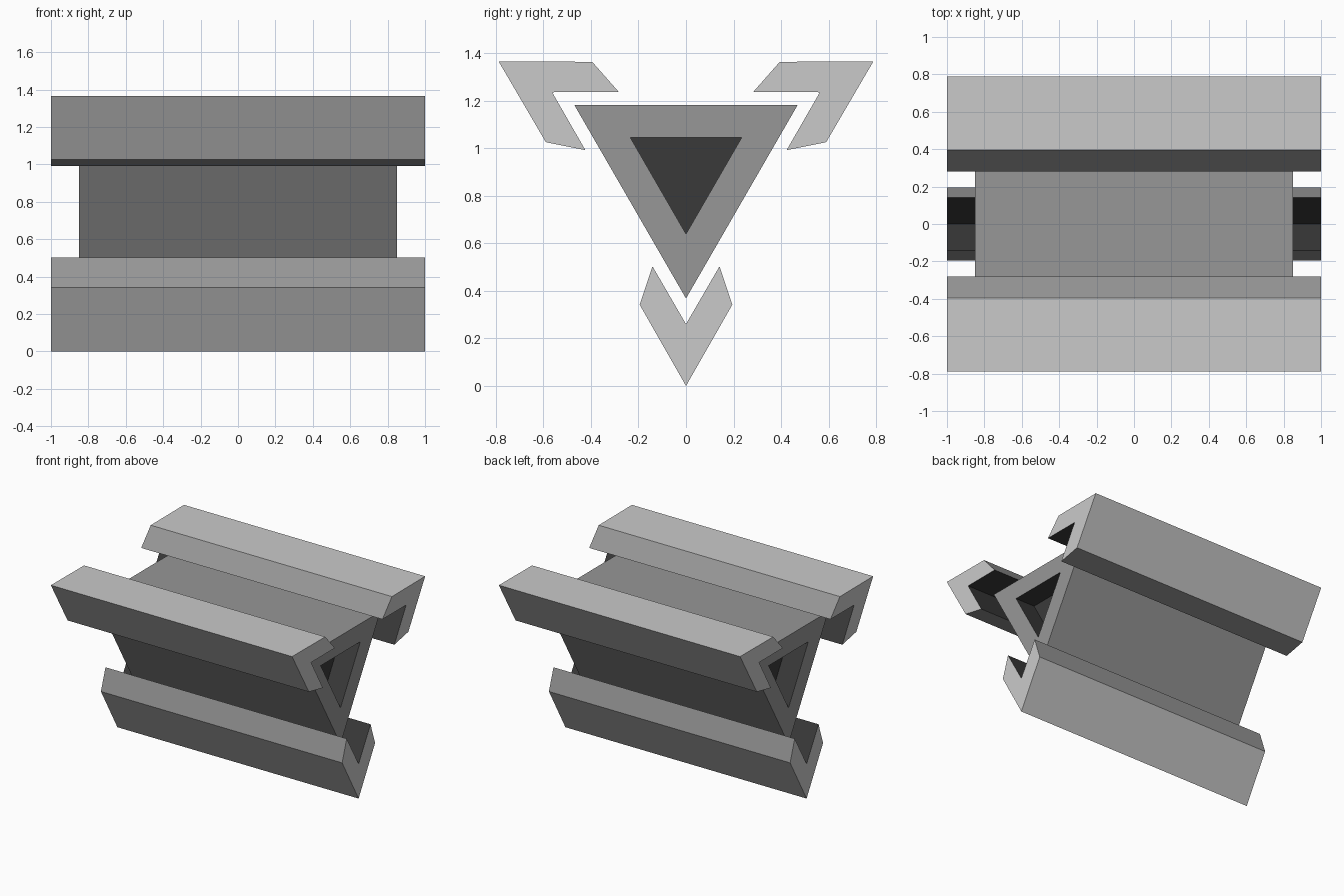
import bpy, bmesh, math

if "Cube" in bpy.data.objects:
    bpy.data.objects.remove(bpy.data.objects["Cube"])

CZ = 0.91  # height of the axis the three rails are arranged around


def material(name, v):
    m = bpy.data.materials.new(name)
    m.diffuse_color = (v, v, v, 1)
    m.use_nodes = True
    m.node_tree.nodes["Principled BSDF"].inputs["Base Color"].default_value = m.diffuse_color
    return m


LIGHT = material("light grey", 0.59)
MID = material("mid grey", 0.31)
DARK = material("dark grey", 0.042)


def finish(bm, name, mats):
    bmesh.ops.recalc_face_normals(bm, faces=bm.faces)
    me = bpy.data.meshes.new(name)
    bm.to_mesh(me)
    bm.free()
    for m in mats:
        me.materials.append(m)
    ob = bpy.data.objects.new(name, me)
    bpy.context.collection.objects.link(ob)
    return ob


def ring(bm, pts, x):
    return [bm.verts.new((x, y, z)) for y, z in pts]


def bridge(bm, a, b, mats):
    n = len(a)
    for i in range(n):
        j = (i + 1) % n
        bm.faces.new((a[i], a[j], b[j], b[i])).material_index = mats[i]


def turned(pts, angle):
    c, s = math.cos(angle), math.sin(angle)
    return [(y * c - (z - CZ) * s, CZ + y * s + (z - CZ) * c) for y, z in pts]


# V-shaped corner rails: light outside, mid lips, dark inside
V = [(0, 0.0), (0.195, 0.342), (0.141, 0.503), (0, 0.26), (-0.141, 0.503), (-0.195, 0.342)]
for k, name in enumerate(("bottom_rail", "back_top_rail", "front_top_rail")):
    pts = turned(V, k * math.tau / 3)
    bm = bmesh.new()
    a, b = ring(bm, pts, -1), ring(bm, pts, 1)
    bridge(bm, a, b, (0, 1, 2, 2, 1, 0))
    bm.faces.new(a)
    bm.faces.new(b)
    finish(bm, name, (LIGHT, MID, DARK))


# Triangular core with a dark triangular recess in each end
def triangle(r):
    return [(r * math.sin(t), CZ - r * math.cos(t)) for t in (0, math.tau / 3, 2 * math.tau / 3)]


bm = bmesh.new()
outer, inner = triangle(0.542), triangle(0.271)
ends = []
for side in (-1, 1):
    o = ring(bm, outer, side * 0.85)
    i = ring(bm, inner, side * 0.85)
    f = ring(bm, inner, side * 0.69)
    bridge(bm, o, i, (0, 0, 0))
    bridge(bm, i, f, (1, 1, 1))
    bm.faces.new(f).material_index = 1
    ends.append(o)
bridge(bm, ends[0], ends[1], (0, 0, 0))
finish(bm, "triangular_core", (MID, DARK))
